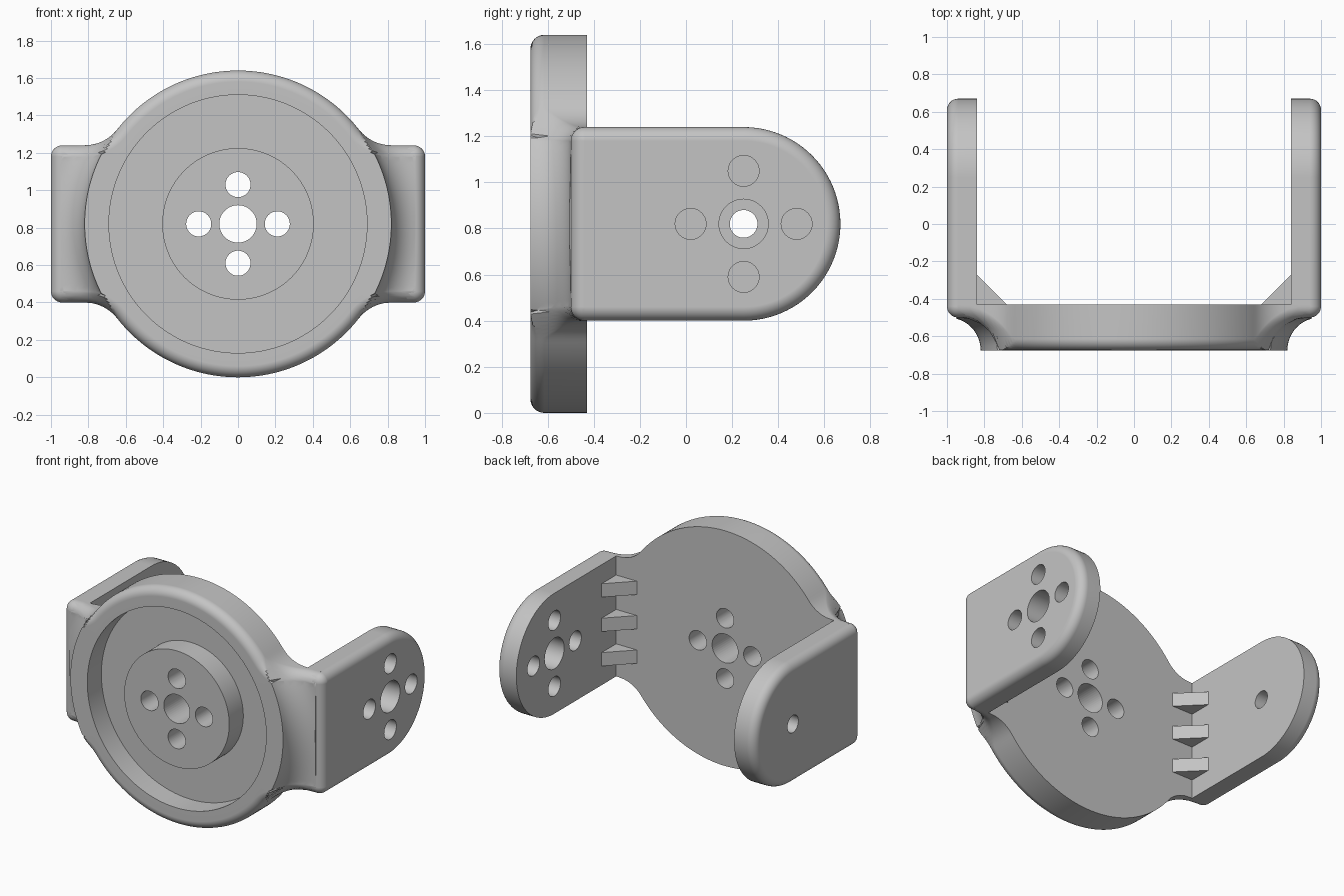
import bpy, bmesh
from math import sin, cos, pi, sqrt, hypot, atan2
from mathutils import Matrix, Vector

cube = bpy.data.objects.get("Cube")
if cube:
    bpy.data.objects.remove(cube, do_unlink=True)

ZC = 0.82                        # height of the centre line
RD, HALF, END = 0.82, 0.42, 0.95  # disc radius, arm half height, disc body reach
FRONT, BACK, ARM_FRONT = -0.675, -0.43, -0.5
ROUND, BLEND = 0.06, 0.22        # edge rounding, blend between disc and arm
SCOOP = ARM_FRONT - FRONT
INNER, OUTER = 0.84, 1.0         # arm faces
PIVOT = 0.25                     # centre of the arm's round end

grey = bpy.data.materials.new("plain grey")
grey.use_nodes = True
grey.diffuse_color = (0.55, 0.55, 0.55, 1)
grey.node_tree.nodes["Principled BSDF"].inputs["Base Color"].default_value = (0.55, 0.55, 0.55, 1)


def make(name, bm):
    bmesh.ops.remove_doubles(bm, verts=bm.verts[:], dist=1e-5)
    bmesh.ops.recalc_face_normals(bm, faces=bm.faces[:])
    mesh = bpy.data.meshes.new(name)
    bm.to_mesh(mesh)
    bm.free()
    mesh.materials.append(grey)
    ob = bpy.data.objects.new(name, mesh)
    bpy.context.collection.objects.link(ob)
    return ob


def activate(ob):
    bpy.ops.object.select_all(action='DESELECT')
    ob.select_set(True)
    bpy.context.view_layer.objects.active = ob


def bridge(bm, rings, closed):
    """Join neighbouring point rings with quads."""
    rows = [[bm.verts.new(p) for p in ring] for ring in rings]
    pairs = list(zip(rows, rows[1:])) + ([(rows[-1], rows[0])] if closed else [])
    for a, b in pairs:
        for i in range(len(a) if not closed else len(a) - 1):
            j = (i + 1) % len(a)
            bm.faces.new((a[i], a[j], b[j], b[i]))
    return rows


def drill(ob, axis, holes):
    """Cut round holes, each (centre, radius), along the axis."""
    bm = bmesh.new()
    turn = Vector((0, 0, 1)).rotation_difference(Vector(axis)).to_matrix().to_4x4()
    for centre, radius in holes:
        bmesh.ops.create_cone(bm, cap_ends=True, segments=48, radius1=radius, radius2=radius,
                              depth=0.6, matrix=Matrix.Translation(centre) @ turn)
    cutter = make("hole_cutter", bm)
    cutter.hide_render = True
    mod = ob.modifiers.new("holes", 'BOOLEAN')
    mod.operation, mod.solver, mod.object = 'DIFFERENCE', 'EXACT', cutter
    activate(ob)
    bpy.ops.object.modifier_apply(modifier=mod.name)
    bpy.data.objects.remove(cutter, do_unlink=True)


def finish(ob):
    activate(ob)
    bpy.ops.object.shade_smooth_by_angle(angle=0.55)
    ob.modifiers.new("clean shading", 'WEIGHTED_NORMAL').keep_sharp = True


def outline(t, d):
    """Distance from the disc centre to the body outline, inset by d."""
    c, s = abs(cos(t)), abs(sin(t))
    cx, cz = RD, HALF + BLEND
    if atan2(s, c) >= atan2(cz, cx):
        return RD - d
    side = END / max(c, 1e-6)
    flat = (HALF - d) / max(s, 1e-6)
    if min(flat, side) * c >= cx:
        return min(flat, side)
    b = cx * c + cz * s
    return b - sqrt(max(b * b - cx * cx - cz * cz + (BLEND + d) ** 2, 0))


def front_y(r):
    """Front surface: flat disc, then a hollow sweep back to the arm."""
    if r <= RD:
        return FRONT
    gap = max(RD + SCOOP - r, 0)
    return FRONT + sqrt(max(SCOOP ** 2 - gap ** 2, 0))


# Disc body: a turned section whose rim follows the outline
FLOOR = FRONT + 0.155
sections = []
COUNT = 240
for k in range(COUNT):
    t = 2 * pi * k / COUNT
    sec = [(0, FRONT), (0.405, FRONT), (0.405, FLOOR), (0.69, FLOOR), (0.69, FRONT)]
    rim = outline(t, ROUND)
    for j in range(13):
        r = min(RD + SCOOP * (1 - cos(pi / 2 * j / 12)), rim)
        sec.append((r, front_y(r)))
    for j in range(9):
        a = pi / 2 * j / 8
        r = outline(t, ROUND * (1 - sin(a)))
        sec.append((r, front_y(r) + ROUND * (1 - cos(a))))
    sec += [(outline(t, 0), BACK), (0, BACK)]
    sections.append([(r * cos(t), y, ZC + r * sin(t)) for r, y in sec])
bm = bmesh.new()
bridge(bm, sections, True)
disc = make("disc_body", bm)


def cross(u, v, step):
    return [(u + step * a, v + step * b) for a, b in ((1, 0), (-1, 0), (0, 1), (0, -1))]


drill(disc, (0, 1, 0), [((0, -0.55, ZC), 0.1)] +
      [((x, -0.55, z), 0.067) for x, z in cross(0, ZC, 0.21)])
finish(disc)


def arm_ring(x, d):
    """Arm outline with a round back end and small rounded front corners."""
    pts = []
    for i in range(49):
        a = -pi / 2 + pi * i / 48
        pts.append((x, PIVOT + (HALF - d) * cos(a), ZC + (HALF - d) * sin(a)))
    for sign in (1, -1):
        for i in range(9):
            a = pi / 2 + pi / 2 * i / 8 if sign > 0 else pi + pi / 2 * i / 8
            pts.append((x, ARM_FRONT + ROUND + (ROUND - d) * cos(a),
                        ZC + sign * (HALF - ROUND) + (ROUND - d) * sin(a)))
    return pts


# Arms and corner ribs on both sides
for side, label in ((1, "left"), (-1, "right")):
    rings = [arm_ring(side * INNER, 0)]
    for j in range(9):
        a = pi / 2 * j / 8
        rings.append(arm_ring(side * (OUTER - ROUND + ROUND * sin(a)), ROUND * (1 - cos(a))))
    bm = bmesh.new()
    rows = bridge(bm, rings, False)
    bm.faces.new(rows[0])
    bm.faces.new(rows[-1])
    arm = make(label + "_arm", bm)
    x = side * 0.92
    if side > 0:
        holes = [((x, PIVOT, ZC), 0.107)]
        holes += [((x, y, z), 0.067) for y, z in cross(PIVOT, ZC, 0.23)]
    else:
        holes = [((x, PIVOT, ZC), 0.06)]
    drill(arm, (1, 0, 0), holes)
    finish(arm)

    for n in (-1, 0, 1):
        bm = bmesh.new()
        z = ZC + 0.24 * n
        corner = [(INNER + 0.01, BACK - 0.01), (INNER + 0.01, BACK + 0.16), (INNER, BACK + 0.16),
                  (INNER - 0.16, BACK), (INNER - 0.16, BACK - 0.01)]
        rows = bridge(bm, [[(side * px, py, z + h) for px, py in corner]
                           for h in (-0.047, 0.047)], False)
        bm.faces.new(rows[0])
        bm.faces.new(rows[1])
        make(f"{label}_rib_{n + 2}", bm)
